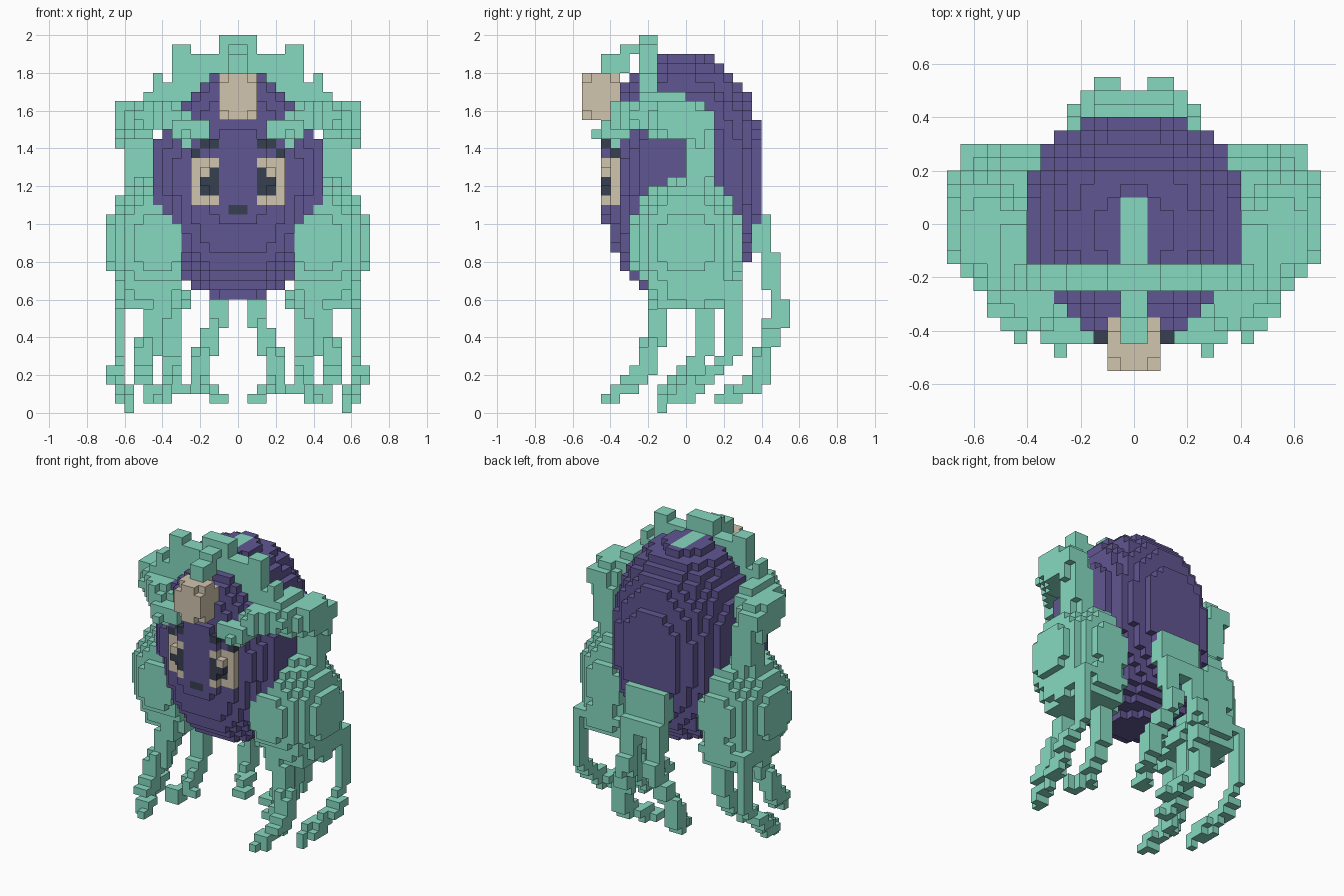
import bpy, bmesh
from mathutils import Vector

if "Cube" in bpy.data.objects:
    bpy.data.objects.remove(bpy.data.objects["Cube"], do_unlink=True)

S = 0.05                      # block size
NX, NY, NZ = 14, 11, 40       # half width, half depth, height in blocks


# Colours
def material(name, rgb):
    m = bpy.data.materials.new(name)
    m.use_nodes = True
    m.diffuse_color = (*rgb, 1)
    bsdf = m.node_tree.nodes["Principled BSDF"]
    bsdf.inputs["Base Color"].default_value = (*rgb, 1)
    bsdf.inputs["Roughness"].default_value = 0.9
    return m


GREEN, PURPLE, TAN, DARK = range(4)
MATS = [material("sea green", (0.240, 0.695, 0.530)),
        material("purple", (0.118, 0.092, 0.285)),
        material("tan", (0.640, 0.555, 0.425)),
        material("dark slate", (0.038, 0.050, 0.080))]


# Shape tests, each answers whether a block centre lies inside
def blob(centre, radii, power=2.0):
    return lambda p: sum(abs((a - c) / r) ** power
                         for a, c, r in zip(p, centre, radii)) <= 1


def box(x0, x1, y0, y1, z0, z1):
    return lambda p: x0 < p.x < x1 and y0 < p.y < y1 and z0 < p.z < z1


def tube(points, r0, r1):
    pts = [Vector(q) for q in points]
    n = len(pts) - 1

    def inside(p):
        for i in range(n):
            a, d = pts[i], pts[i + 1] - pts[i]
            t = max(0, min(1, (p - a).dot(d) / d.length_squared))
            if (p - a - d * t).length <= r0 + (r1 - r0) * (i + t) / n:
                return True
        return False
    return inside


def union(*tests):
    return lambda p: any(t(p) for t in tests)


def mirrored(test):
    return lambda p: test(Vector((-p.x, p.y, p.z)))


# Face painting on the body
def body_colour(p):
    x, y, z = abs(p.x), p.y, p.z
    if z > 1.85 and x < 0.05 and y < 0.1:
        return GREEN                                   # stripe on top
    if y < -0.28:
        if x < 0.05 and 1.05 < z < 1.10:
            return DARK                                # mouth
        if 0.1 < x < 0.25 and 1.1 < z < 1.35:          # eye and pupil
            pupil = 1.15 < z < 1.3 and x < (0.2 if z < 1.25 else 0.15)
            return DARK if pupil else TAN
        if (0.1 < x < 0.2 and 1.4 < z < 1.45) or \
           (0.2 < x < 0.25 and 1.35 < z < 1.4):
            return DARK                                # eyebrow
    return PURPLE


# Lamp: a block with its eight corners knocked off
def lamp(p):
    d = (abs(p.x), abs(p.y + 0.45), abs(p.z - 1.675))
    corner = d[0] > 0.05 and d[1] > 0.05 and d[2] > 0.08
    return max(d[0], d[1]) < 0.1 and d[2] < 0.125 and not corner


# Crest: a stepped fin standing across the head
crest = union(box(-.10, .10, -.25, -.15, 1.80, 2.00),
              box(-.35, .35, -.25, -.15, 1.50, 1.90),
              box(-.45, .45, -.25, -.15, 1.50, 1.75),
              box(-.50, .50, -.25, -.15, 1.50, 1.70),
              box(-.55, .55, -.25, -.15, 1.50, 1.65),
              *[box(s * .3 - .05, s * .3 + .05, -.25, -.15, 1.9, 1.95) for s in (-1, 1)],
              *[box(s * .425 - .025, s * .425 + .025, -.25, -.15, 1.75, 1.8) for s in (-1, 1)])

# Stalk curving forward from the crest to the lamp
stalk = union(box(-.05, .05, -.45, -.30, 1.80, 1.90),
              box(-.05, .05, -.35, -.20, 1.90, 1.95),
              box(-.05, .05, -.25, -.15, 1.80, 2.00))

# Root of the two back legs
tail_root = union(box(-.15, .15, .30, .45, .85, 1.05),
                  box(-.15, .15, .40, .50, .75, .85))


# Haunch: a ball over a smaller hub, kept clear of the belly
def haunch(p):
    ball = blob((.42, 0, .91), (.29, .31, .34))
    hub = blob((.45, .05, .66), (.21, .26, .13), 2.5)
    return p.x > (.3 if p.z > .65 else .25) and (ball(p) or hub(p))


# Other parts on both sides
cheek = blob((.30, -.11, 1.27), (.155, .17, .23), 4)
upper_arm = union(
    tube([(.50, .07, 1.15), (.525, .075, 1.38), (.56, .06, 1.55)], .08, .10),
    box(.40, .65, -.15, .05, 1.50, 1.65),
    box(.40, .50, -.15, 0, 1.60, 1.70))
brow = union(
    tube([(.55, -.04, 1.54), (.47, -.20, 1.58), (.36, -.32, 1.57),
          (.29, -.39, 1.48), (.19, -.42, 1.49)], .11, .05),
    box(.25, .30, -.50, -.40, 1.45, 1.50))
front_leg = tube([(.40, -.15, .62), (.45, -.16, .42), (.52, -.23, .22),
                  (.47, -.33, .13), (.42, -.41, .08)], .062, .045)
middle_leg = tube([(.33, .12, .62), (.35, .10, .35), (.35, .02, .20),
                   (.32, -.06, .13), (.40, -.12, .10)], .062, .045)
outer_leg = union(
    tube([(.625, .25, .64), (.625, .25, .33), (.63, .17, .23),
          (.65, .11, .19), (.61, 0, .10), (.575, -.10, .075)], .046, .045),
    box(.55, .60, -.15, -.10, 0, .10))
back_leg = tube([(.10, .40, .90), (.10, .45, .75), (.10, .50, .53),
                 (.14, .45, .40), (.20, .40, .28), (.20, .40, .17),
                 (.15, .30, .12), (.10, .20, .08)], .052, .05)


def green(p):
    return GREEN


def purple(p):
    return PURPLE


def pair(name, test, colour=green):
    return [("left_" + name, test, colour),
            ("right_" + name, mirrored(test), colour)]


# Order decides which part keeps a shared block
parts = [("crest", crest, green), *pair("cheek", cheek, purple),
         *pair("haunch", haunch),
         ("body", blob((0, -.02, 1.25), (.43, .43, .65), 2.3), body_colour),
         ("lamp", lamp, lambda p: TAN),
         ("stalk", stalk, green), ("tail_root", tail_root, green),
         *pair("upper_arm", upper_arm), *pair("brow", brow),
         *pair("front_leg", front_leg), *pair("middle_leg", middle_leg),
         *pair("outer_leg", outer_leg), *pair("back_leg", back_leg)]

# Each block belongs to the first part that claims it
owner = {}
for i in range(-NX, NX):
    for j in range(-NY, NY):
        for k in range(NZ):
            p = Vector(((i + .5) * S, (j + .5) * S, (k + .5) * S))
            for name, test, colour in parts:
                if test(p):
                    owner[i, j, k] = (name, colour(p))
                    break

# Outer skin of each part
for name, _, _ in parts:
    bm = bmesh.new()
    verts = {}

    def corner(c):
        if c not in verts:
            verts[c] = bm.verts.new([a * S for a in c])
        return verts[c]

    for cell, (who, mat) in owner.items():
        if who != name:
            continue
        for axis in range(3):
            u, v = (axis + 1) % 3, (axis + 2) % 3
            for side in (0, 1):
                near = list(cell)
                near[axis] += 2 * side - 1
                if tuple(near) in owner:
                    continue
                loop = []
                for du, dv in ((0, 0), (1, 0), (1, 1), (0, 1)):
                    c = list(cell)
                    c[axis] += side
                    c[u] += du
                    c[v] += dv
                    loop.append(corner(tuple(c)))
                face = bm.faces.new(loop if side else loop[::-1])
                face.material_index = mat
    mesh = bpy.data.meshes.new(name)
    for m in MATS:
        mesh.materials.append(m)
    bm.to_mesh(mesh)
    bm.free()
    bpy.context.collection.objects.link(bpy.data.objects.new(name, mesh))
